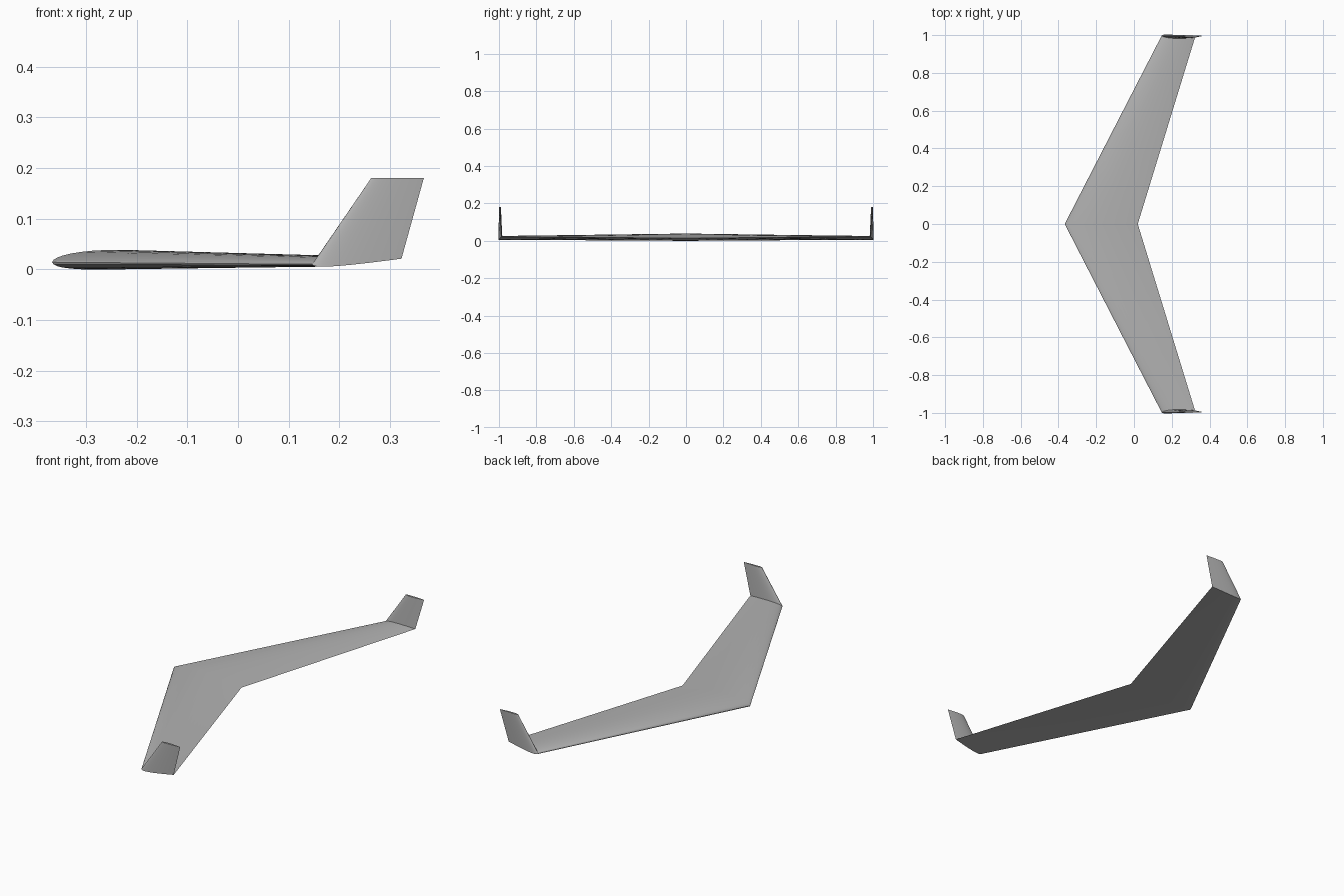
import bpy, bmesh, math

cube = bpy.data.objects.get("Cube")
if cube:
    bpy.data.objects.remove(cube, do_unlink=True)

grey = bpy.data.materials.new("light grey")
grey.use_nodes = True
colour = (0.45, 0.45, 0.45, 1)
grey.diffuse_color = colour
grey.node_tree.nodes["Principled BSDF"].inputs["Base Color"].default_value = colour

STEPS = 20
THICK, CAMBER, PEAK = 0.1, 0.014, 0.4


def airfoil():
    """Closed loop of (chord fraction, offset): upper side aft to nose, lower side back."""
    loop = []
    for i in range(2 * STEPS):
        u = (1 + math.cos(math.pi * i / STEPS)) / 2
        half = 5 * THICK * (0.2969 * math.sqrt(u) - 0.126 * u - 0.3516 * u**2
                            + 0.2843 * u**3 - 0.1036 * u**4)
        if u < PEAK:
            mean = CAMBER / PEAK**2 * (2 * PEAK * u - u * u)
        else:
            mean = CAMBER / (1 - PEAK)**2 * (1 - 2 * PEAK + 2 * PEAK * u - u * u)
        loop.append((u, mean + half if i <= STEPS else mean - half))
    return loop


def flat_section(front, back, y, miter, side):
    """Horizontal wing section between two (x, z) points, cut at an angle for the winglet."""
    chord = back[0] - front[0]
    points = []
    for u, t in airfoil():
        z = front[1] + (back[1] - front[1]) * u + t * chord
        points.append((front[0] + chord * u, side * (y - miter * (z - front[1])), z))
    return points


def upright_section(x0, x1, y, z, side):
    """Vertical winglet section with its upper side facing inward."""
    chord = x1 - x0
    return [(x0 + chord * u, side * (y - t * chord), z) for u, t in airfoil()]


def loft(name, sections):
    bm = bmesh.new()
    rings = [[bm.verts.new(p) for p in s] for s in sections]
    for a, b in zip(rings, rings[1:]):
        for i in range(len(a)):
            j = (i + 1) % len(a)
            bm.faces.new((a[i], a[j], b[j], b[i]))
    bm.faces.new(rings[0])
    bm.faces.new(rings[-1])
    bmesh.ops.recalc_face_normals(bm, faces=bm.faces)
    mesh = bpy.data.meshes.new(name)
    bm.to_mesh(mesh)
    bm.free()
    mesh.materials.append(grey)
    obj = bpy.data.objects.new(name, mesh)
    bpy.context.collection.objects.link(obj)
    bpy.ops.object.select_all(action="DESELECT")
    obj.select_set(True)
    bpy.context.view_layer.objects.active = obj
    bpy.ops.object.shade_smooth_by_angle(angle=math.radians(30))


# Swept wing and both winglets as one continuous skin
root = flat_section((-0.367, 0.014), (0.02, 0.014), 0, 0, 1)
halves = []
for side in (-1, 1):
    tip = flat_section((0.147, 0.010), (0.323, 0.021), 0.998, 1, side)
    top = upright_section(0.263, 0.367, 0.996, 0.18, side)
    halves.append((top, tip))
loft("swept_wing_with_winglets", [*halves[0], root, *reversed(halves[1])])
